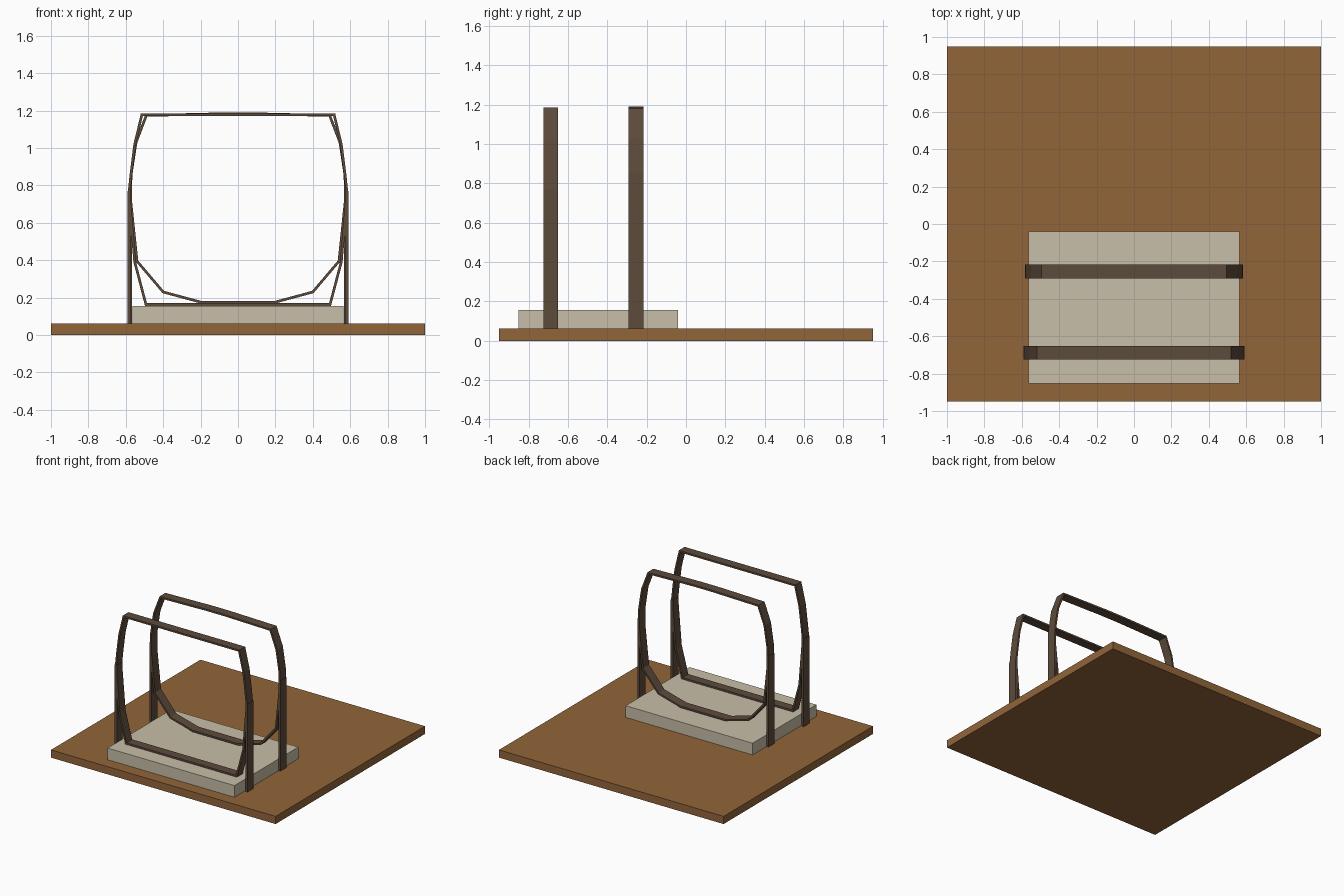
import bpy, bmesh
from mathutils import Vector

if "Cube" in bpy.data.objects:
    bpy.data.objects.remove(bpy.data.objects["Cube"])


def material(name, color):
    m = bpy.data.materials.new(name)
    m.diffuse_color = (*color, 1)
    m.use_nodes = True
    m.node_tree.nodes["Principled BSDF"].inputs["Base Color"].default_value = m.diffuse_color
    return m


WOOD = material("warm wood", (0.287, 0.130, 0.042))
CREAM = material("cream pad", (0.578, 0.521, 0.392))
BROWN = material("dark brown strip", (0.109, 0.070, 0.045))


def finish(name, bm, mat):
    bmesh.ops.recalc_face_normals(bm, faces=bm.faces)
    mesh = bpy.data.meshes.new(name)
    bm.to_mesh(mesh)
    bm.free()
    mesh.materials.append(mat)
    obj = bpy.data.objects.new(name, mesh)
    bpy.context.collection.objects.link(obj)


def box(name, lo, hi, mat):
    bm = bmesh.new()
    bmesh.ops.create_cube(bm, size=1)
    for v in bm.verts:
        v.co = [(a + b) / 2 + c * (b - a) for a, b, c in zip(lo, hi, v.co)]
    finish(name, bm, mat)


def hoop(name, half, y0, y1, thick, mat):
    """Closed flat strip, mitred at each bend, mirrored from its right half."""
    pts = [Vector(p) for p in half + [(-x, z) for x, z in reversed(half)]]
    n = len(pts)
    bm = bmesh.new()
    rings = []
    for i, p in enumerate(pts):
        a = (p - pts[i - 1]).normalized()
        b = (pts[(i + 1) % n] - p).normalized()
        na, nb = Vector((-a.y, a.x)), Vector((-b.y, b.x))
        m = (na + nb).normalized()
        m *= thick / 2 / m.dot(na)
        rings.append([bm.verts.new((p.x + s * m.x, y, p.y + s * m.y))
                      for s, y in ((-1, y0), (1, y0), (1, y1), (-1, y1))])
    for i in range(n):
        r, q = rings[i], rings[(i + 1) % n]
        for k in range(4):
            j = (k + 1) % 4
            bm.faces.new((r[k], r[j], q[j], q[k]))
    finish(name, bm, mat)


# Base board and raised pad
box("base_board", (-1, -0.95, 0), (1, 0.95, 0.062), WOOD)
box("pad", (-0.565, -0.852, 0.06), (0.565, -0.04, 0.156), CREAM)

# Hoops: the front has a flat bottom, the rear a rounded bottom
FRONT = [(0.514, 1.178), (0.552, 1.02), (0.572, 0.86), (0.583, 0.76),
         (0.552, 0.39), (0.492, 0.163)]
REAR = [(0.08, 1.183), (0.49, 1.174), (0.545, 1.03), (0.572, 0.855),
        (0.574, 0.72), (0.54, 0.395), (0.40, 0.23), (0.20, 0.176)]
hoop("front_hoop", FRONT, -0.724, -0.651, 0.014, BROWN)
hoop("rear_hoop", REAR, -0.292, -0.217, 0.014, BROWN)

# Straight legs holding each hoop on the board
for side, s in (("left", -1), ("right", 1)):
    for row, y0, y1, xi, xo, top in (("front", -0.724, -0.651, 0.572, 0.592, 0.77),
                                     ("rear", -0.292, -0.217, 0.566, 0.582, 0.79)):
        xs = sorted((s * xi, s * xo))
        box(f"{row}_leg_{side}", (xs[0], y0, 0.06), (xs[1], y1, top), BROWN)
